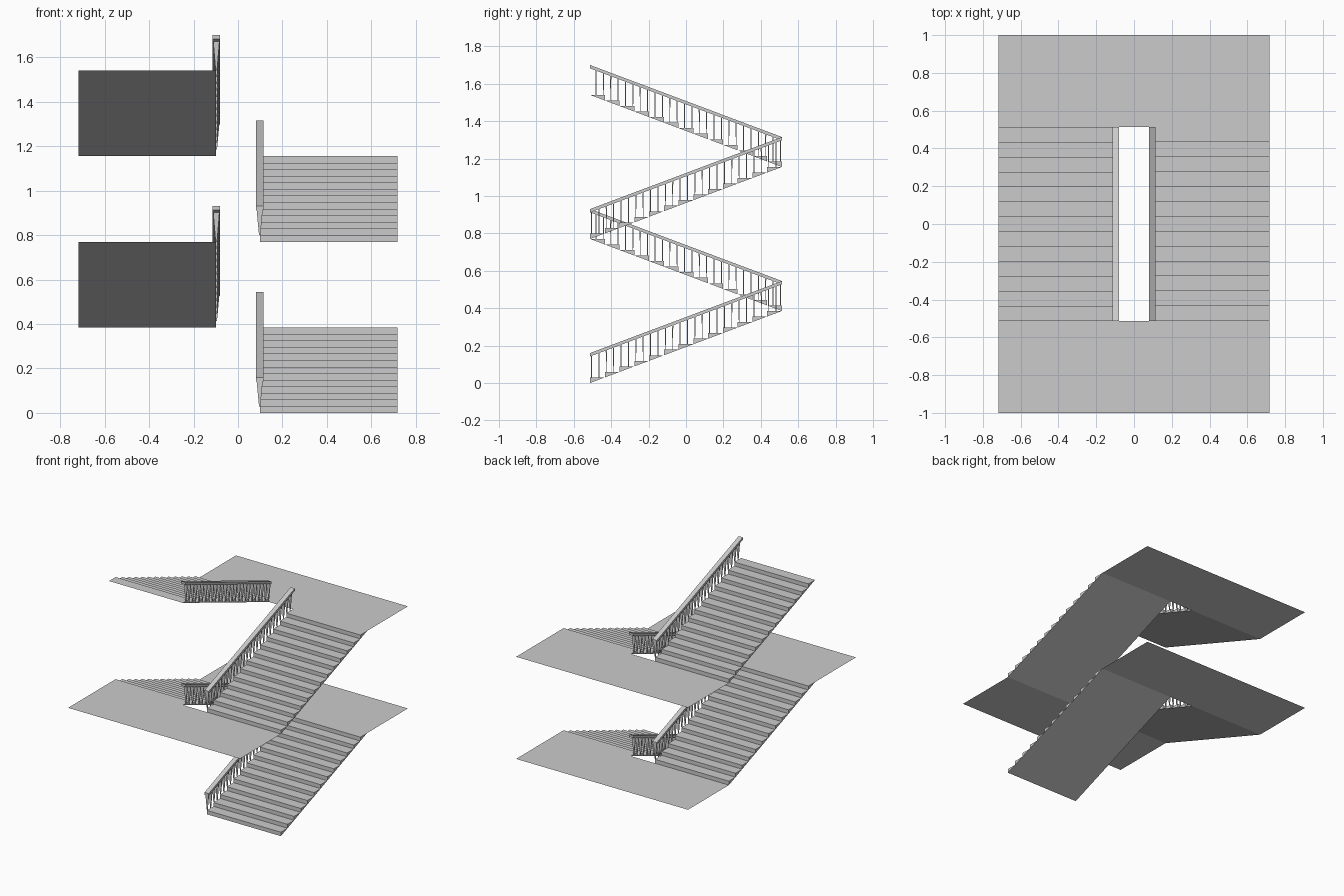
import bpy, math
from mathutils import Matrix

if "Cube" in bpy.data.objects:
    bpy.data.objects.remove(bpy.data.objects["Cube"])

STEPS, FLIGHTS = 13, 4
RISE, Y0, Y1 = 0.385, -0.513, 0.513     # per flight
X_IN, X_OUT = 0.10, 0.717
DY, DZ = (Y1 - Y0) / STEPS, RISE / STEPS
SLOPE = RISE / (Y1 - Y0)
RAIL_TOP, RAIL_T = 0.16, 0.018          # rail height above the pitch line


def make(name, verts, faces, level):
    # every flight is the one below it, lifted and turned half a circle
    me = bpy.data.meshes.new(name)
    me.from_pydata(verts, [], faces)
    me.transform(Matrix.Translation((0, 0, RISE * level)) @ Matrix.Rotation(math.pi * level, 4, 'Z'))
    ob = bpy.data.objects.new(name, me)
    bpy.context.collection.objects.link(ob)


def steps():
    # wedge-shaped steps over a flat sloping underside
    v, f = [], []
    for i in range(STEPS):
        y, z, b = Y0 + i * DY, i * DZ, len(v)
        for x in (X_IN, X_OUT):
            v += [(x, y, z), (x, y, z + DZ), (x, y + DY, z + DZ)]
        f += [(b, b + 2, b + 1)[::-1], (b + 3, b + 5, b + 4),
              (b, b + 3, b + 4, b + 1), (b + 1, b + 4, b + 5, b + 2),
              (b, b + 2, b + 5, b + 3)]
    return v, f


BOX = [(0, 3, 2, 1), (4, 5, 6, 7), (0, 1, 5, 4), (1, 2, 6, 5), (2, 3, 7, 6), (3, 0, 4, 7)]


def rail():
    # sloping rectangular handrail
    v = []
    for dz in (RAIL_TOP - RAIL_T, RAIL_TOP):
        v += [(0.08, Y0, dz), (0.115, Y0, dz), (0.115, Y1, dz + RISE), (0.08, Y1, dz + RISE)]
    return v, BOX


def balusters():
    # thin plates, wide under the rail and narrow at the tread
    v, f = [], []
    for i in range(STEPS * 2):
        y = Y0 + (i * 0.5 + 0.1) * DY
        z_low = (i // 2 + 1) * DZ
        z_top = (y - Y0) * SLOPE + RAIL_TOP - RAIL_T + 0.002
        b = len(v)
        for z, wx, wy in ((z_low, 0.003, 0.002), (z_top, 0.014, 0.003)):
            v += [(0.0975 + sx * wx, y + sy * wy, z)
                  for sx, sy in ((-1, -1), (1, -1), (1, 1), (-1, 1))]
        f += [tuple(b + k for k in q) for q in BOX]
    return v, f


for k in range(FLIGHTS):
    make(f"stair_flight_{k + 1}", *steps(), k)
    make(f"handrail_{k + 1}", *rail(), k)
    make(f"balusters_{k + 1}", *balusters(), k)
    # flat landing to the next flight
    if k < FLIGHTS - 1:
        make(f"landing_{k + 1}", [(-X_OUT, Y1, RISE), (X_OUT, Y1, RISE),
                                  (X_OUT, 1, RISE), (-X_OUT, 1, RISE)], [(0, 1, 2, 3)], k)
